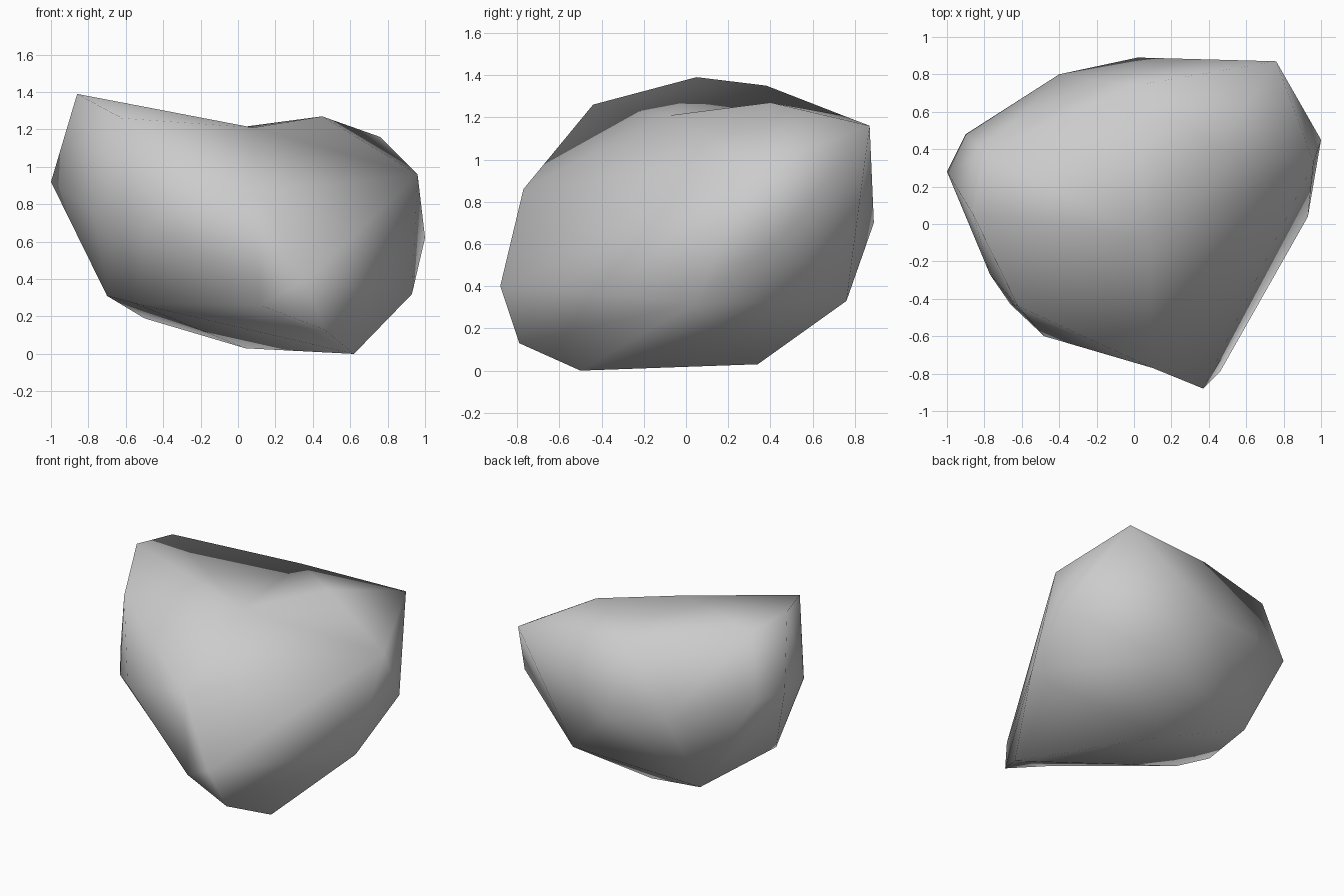
import bpy
import bmesh
from mathutils import Vector

default_cube = bpy.data.objects.get("Cube")
if default_cube:
    bpy.data.objects.remove(default_cube, do_unlink=True)


def make_material(name, colour):
    material = bpy.data.materials.new(name)
    material.use_nodes = True
    material.diffuse_color = colour
    shader = next(n for n in material.node_tree.nodes if n.type == "BSDF_PRINCIPLED")
    shader.inputs["Base Color"].default_value = colour
    shader.inputs["Roughness"].default_value = 0.9
    return material


# Corner points of the boulder, grouped from the top down
crown = [(-.86, .05, 1.39), (-.8, .38, 1.35), (-.62, -.44, 1.26), (.45, .4, 1.27),
         (.08, -.07, 1.21), (0, .74, 1.21), (.76, .87, 1.16)]
shoulder = [(-1, .28, .92), (-.9, .48, .9), (.96, .33, .96), (.1, -.77, .86),
            (-.77, -.27, .75), (-.4, .8, .75), (.02, .89, .7)]
belly = [(1, .45, .62), (-.66, -.43, .66), (-.48, -.6, .7), (.37, -.88, .4),
         (.93, .04, .32), (.39, .76, .33), (-.7, -.05, .31)]
base = [(.12, -.76, .26), (-.55, -.22, .27), (-.5, .55, .19), (.46, -.79, .13),
        (.04, .34, .03), (.62, -.5, 0)]

heart = Vector((0, 0, .62))


def softened(point):
    """Pull a corner toward a round ball so that every corner joins the skin."""
    ray = point - heart
    return ray.normalized() * ray.length ** .4


def build_boulder(name, corners, material):
    bm = bmesh.new()
    targets = [Vector(corner) for corner in corners]
    verts = [bm.verts.new(softened(target)) for target in targets]

    # Stretch a skin around the rounded corners
    bmesh.ops.convex_hull(bm, input=verts, use_existing_faces=False)

    # Move each corner out to its place, which leaves the hollow in the top
    for vert, target in zip(verts, targets):
        vert.co = target
    loose = [vert for vert in bm.verts if not vert.link_faces]
    bmesh.ops.delete(bm, geom=loose, context="VERTS")
    bmesh.ops.recalc_face_normals(bm, faces=bm.faces[:])
    for face in bm.faces:
        face.smooth = True

    mesh = bpy.data.meshes.new(name)
    bm.to_mesh(mesh)
    bm.free()
    mesh.materials.append(material)
    boulder = bpy.data.objects.new(name, mesh)
    bpy.context.collection.objects.link(boulder)
    return boulder


stone_grey = make_material("stone_grey", (.6, .6, .6, 1))
build_boulder("boulder", crown + shoulder + belly + base, stone_grey)
